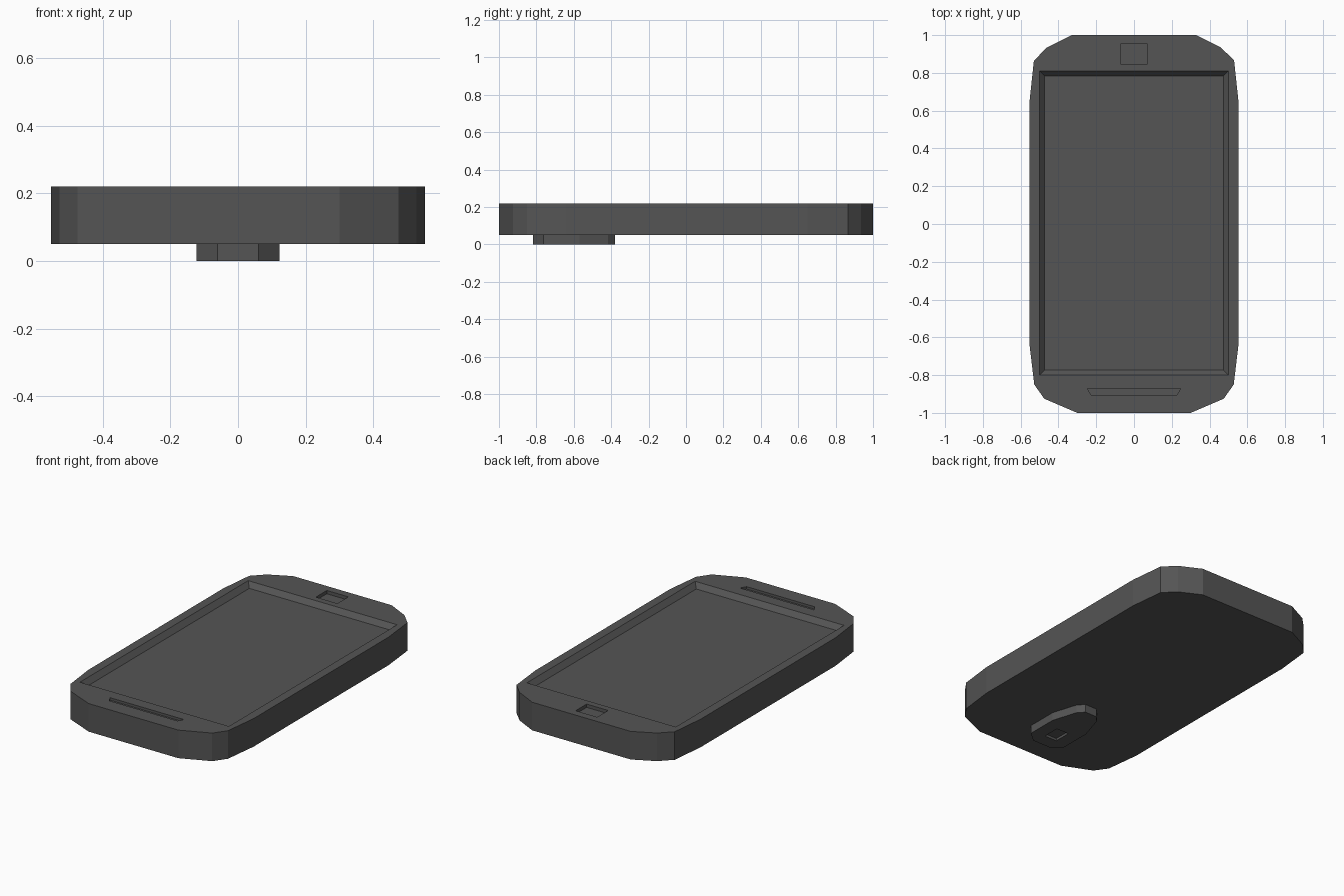
import bpy, bmesh

if "Cube" in bpy.data.objects:
    bpy.data.objects.remove(bpy.data.objects["Cube"])

dark = bpy.data.materials.new("dark_grey")
dark.diffuse_color = (0.09, 0.09, 0.09, 1)
dark.use_nodes = True
dark.node_tree.nodes["Principled BSDF"].inputs["Base Color"].default_value = dark.diffuse_color


def mirrored(half):
    """Close a right-hand half outline (bottom to top) by mirroring it in x."""
    return half + [(-x, y) for x, y in reversed(half)]


def rect(hx, y0, y1):
    return mirrored([(hx, y0), (hx, y1)])


def prism(name, bottom, z0, z1, top=None):
    """Solid between two outlines with the same number of points."""
    bm = bmesh.new()
    lo = [bm.verts.new((x, y, z0)) for x, y in bottom]
    hi = [bm.verts.new((x, y, z1)) for x, y in (top or bottom)]
    bm.faces.new(lo[::-1])
    bm.faces.new(hi)
    n = len(lo)
    for i in range(n):
        j = (i + 1) % n
        bm.faces.new((lo[i], lo[j], hi[j], hi[i]))
    bmesh.ops.recalc_face_normals(bm, faces=bm.faces)
    mesh = bpy.data.meshes.new(name)
    bm.to_mesh(mesh)
    bm.free()
    mesh.materials.append(dark)
    obj = bpy.data.objects.new(name, mesh)
    bpy.context.collection.objects.link(obj)
    return obj


def cut(obj, cutter):
    """Carve the cutter out of obj and discard it."""
    mod = obj.modifiers.new("cut", 'BOOLEAN')
    mod.operation = 'DIFFERENCE'
    mod.solver = 'EXACT'
    mod.object = cutter
    bpy.context.view_layer.objects.active = obj
    bpy.ops.object.modifier_apply(modifier=mod.name)
    bpy.data.objects.remove(cutter)


# Phone body with chamfered corners
BASE, FACE = 0.05, 0.22
body = prism("phone_body", mirrored([
    (0.30, -1.0), (0.475, -0.925), (0.528, -0.85), (0.553, -0.64),
    (0.553, 0.65), (0.53, 0.865), (0.46, 0.935), (0.33, 1.0)]), BASE, FACE)

# Sunken screen with sloping walls; the cutter continues the slope above the face
DEPTH, SLOPE = 0.03, 0.026
cut(body, prism("screen_cutter",
                rect(0.499 - SLOPE, -0.80 + SLOPE, 0.81 - SLOPE), FACE - DEPTH, FACE + DEPTH,
                rect(0.499 + SLOPE, -0.80 - SLOPE, 0.81 + SLOPE)))

# Square recess at one end of the face, narrow slot at the other
cut(body, prism("square_cutter", rect(0.072, 0.848, 0.953), FACE - 0.02, FACE + 0.1))
cut(body, prism("slot_cutter", mirrored([(0.228, -0.905), (0.248, -0.87)]),
                FACE - 0.015, FACE + 0.1))

# Camera pod under the body, with a small square lens recess
pod = prism("camera_pod", mirrored([
    (0.06, -0.817), (0.123, -0.763), (0.123, -0.57),
    (0.075, -0.417), (0.04, -0.38)]), 0, BASE)
cut(pod, prism("lens_cutter", rect(0.042, -0.735, -0.63), -0.1, 0.015))
